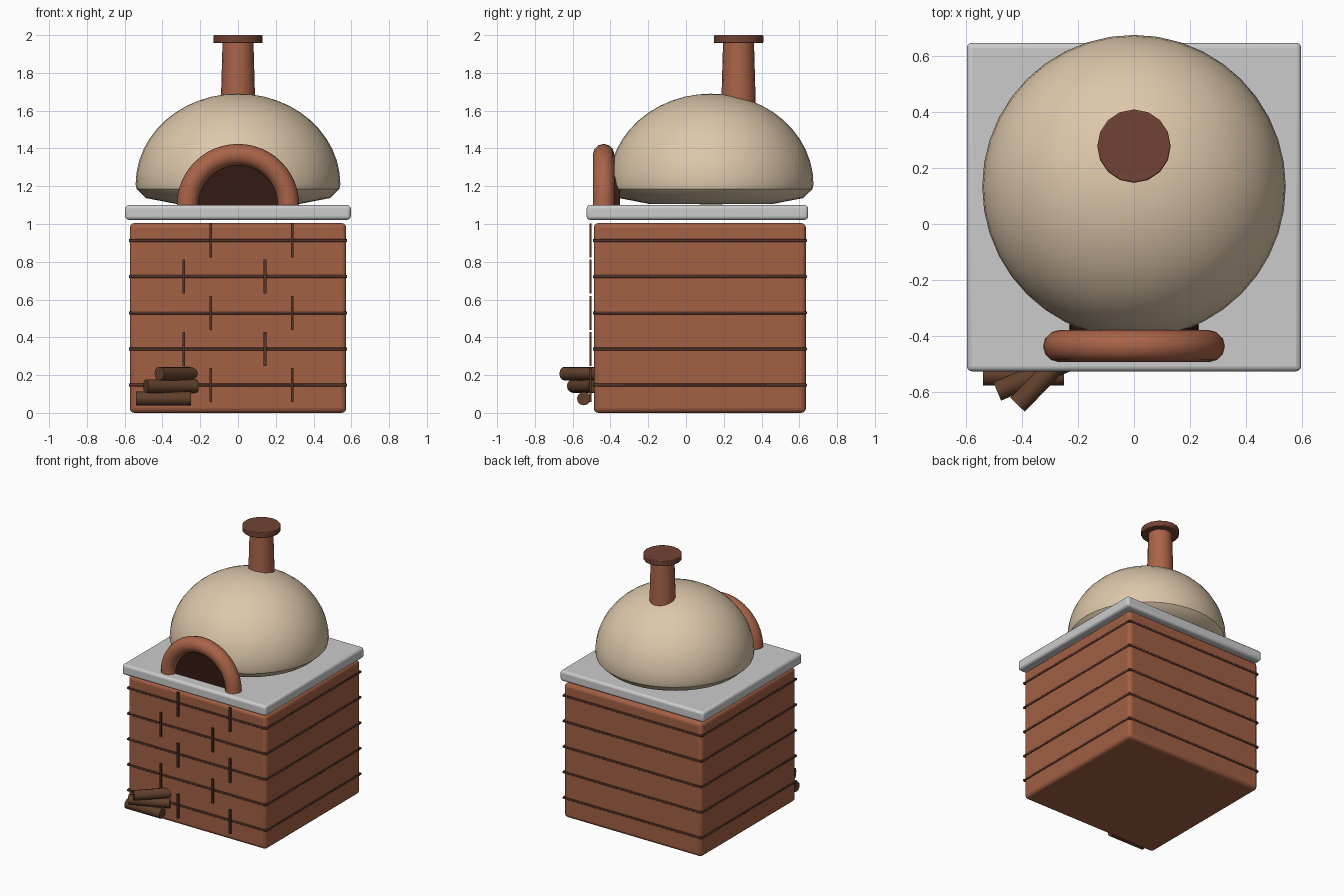
import bpy, bmesh
from math import sin, cos, pi
from mathutils import Matrix, Vector

if "Cube" in bpy.data.objects:
    bpy.data.objects.remove(bpy.data.objects["Cube"])


def material(name, rgb):
    m = bpy.data.materials.new(name)
    m.diffuse_color = (*rgb, 1)
    m.use_nodes = True
    m.node_tree.nodes["Principled BSDF"].inputs["Base Color"].default_value = m.diffuse_color
    return m


BRICK = material("brick", (0.36, 0.115, 0.057))
ARCH = material("arch_brick", (0.40, 0.125, 0.065))
CAP = material("cap_brick", (0.17, 0.055, 0.035))
MORTAR = material("dark_joint", (0.09, 0.035, 0.022))
PLASTER = material("plaster", (0.72, 0.57, 0.40))
SOOT = material("soot", (0.035, 0.01, 0.007))
WOOD = material("wood", (0.12, 0.05, 0.025))


def finish(name, bm, mat=None, bevel=0, segments=3):
    bmesh.ops.recalc_face_normals(bm, faces=bm.faces)
    mesh = bpy.data.meshes.new(name)
    bm.to_mesh(mesh)
    bm.free()
    ob = bpy.data.objects.new(name, mesh)
    bpy.context.collection.objects.link(ob)
    if mat:
        mesh.materials.append(mat)
    bpy.ops.object.select_all(action='DESELECT')
    bpy.context.view_layer.objects.active = ob
    ob.select_set(True)
    bpy.ops.object.shade_smooth_by_angle(angle=0.6)
    if bevel:
        b = ob.modifiers.new("bevel", 'BEVEL')
        b.width, b.segments = bevel, segments
    return ob


def box(name, lo, hi, mat=None, bevel=0, segments=3):
    lo, hi = Vector(lo), Vector(hi)
    bm = bmesh.new()
    m = Matrix.Translation((lo + hi) / 2) @ Matrix.Diagonal((*(hi - lo), 1))
    bmesh.ops.create_cube(bm, size=1, matrix=m)
    return finish(name, bm, mat, bevel, segments)


def cylinder(name, r1, r2, length, sides, matrix, mat):
    bm = bmesh.new()
    bmesh.ops.create_cone(bm, cap_ends=True, segments=sides, radius1=r1,
                          radius2=r2, depth=length, matrix=matrix)
    return finish(name, bm, mat)


# Brick plinth and stone worktop
box("brick_base", (-0.573, -0.488, 0), (0.573, 0.635, 1.005), BRICK, 0.025)
box("worktop", (-0.597, -0.526, 1.022), (0.597, 0.647, 1.1), None, 0.018)

# Course lines all round, staggered upright joints on the front
for i in range(5):
    z = 0.913 - 0.1915 * i
    box(f"course_line_{i}", (-0.578, -0.493, z - 0.008), (0.578, 0.64, z + 0.008),
        MORTAR, 0.004, 2)
    for j, x in enumerate((-0.145, 0.287) if i % 2 == 0 else (-0.288, 0.143)):
        box(f"upright_joint_{i}_{j}", (x - 0.007, -0.512, z - 0.09),
            (x + 0.007, -0.499, z + 0.09), MORTAR)

# Plaster dome: squashed half sphere with a tucked-in foot
profile = [(0, 1.104), (0.33, 1.107), (0.487, 1.137), (0.537, 1.185)]
profile += [(0.542 * cos(a), 1.21 + 0.48 * sin(a))
            for a in (pi / 2 * k / 12 for k in range(12))] + [(0, 1.69)]
bm = bmesh.new()
vs = [bm.verts.new((r, 0.133, z)) for r, z in profile]
es = [bm.edges.new(p) for p in zip(vs, vs[1:])]
bmesh.ops.spin(bm, geom=vs + es, cent=(0, 0.133, 0), axis=(0, 0, 1),
               angle=2 * pi, steps=40)
bmesh.ops.remove_doubles(bm, verts=bm.verts, dist=0.0005)
finish("dome", bm, PLASTER)

# Round arch about the mouth
bm = bmesh.new()
bmesh.ops.create_circle(bm, segments=12, radius=0.057,
                        matrix=Matrix.Translation((0.267, -0.436, 1.1)))
bmesh.ops.spin(bm, geom=bm.verts[:] + bm.edges[:], cent=(0, -0.436, 1.1),
               axis=(0, 1, 0), angle=-pi, steps=24)
finish("mouth_arch", bm, ARCH)

# Dark mouth
bm = bmesh.new()
face = bm.faces.new([bm.verts.new((0.23 * cos(pi * k / 24), -0.44,
                                   1.1 + 0.23 * sin(pi * k / 24)))
                     for k in range(25)])
solid = bmesh.ops.extrude_face_region(bm, geom=[face], use_keep_orig=True)
bmesh.ops.translate(bm, vec=(0, 0.09, 0), verts=[
    v for v in solid["geom"] if isinstance(v, bmesh.types.BMVert)])
finish("mouth_opening", bm, SOOT)

# Chimney and cap
cylinder("chimney", 0.095, 0.082, 0.46, 16,
         Matrix.Translation((0, 0.278, 1.73)), ARCH)
cap = cylinder("chimney_cap", 0.131, 0.131, 0.042, 16,
               Matrix.Translation((0, 0.278, 1.979)), CAP)
b = cap.modifiers.new("bevel", 'BEVEL')
b.width, b.segments = 0.005, 2

# Fanned stack of three logs
for i in range(3):
    m = (Matrix.Translation((-0.395 + 0.04 * i, -0.541, 0.076 + 0.066 * i))
         @ Matrix.Rotation(0.4 * i, 4, 'Z') @ Matrix.Rotation(pi / 2, 4, 'Y'))
    cylinder(f"log_{i}", 0.036, 0.036, 0.29, 12, m, WOOD)
